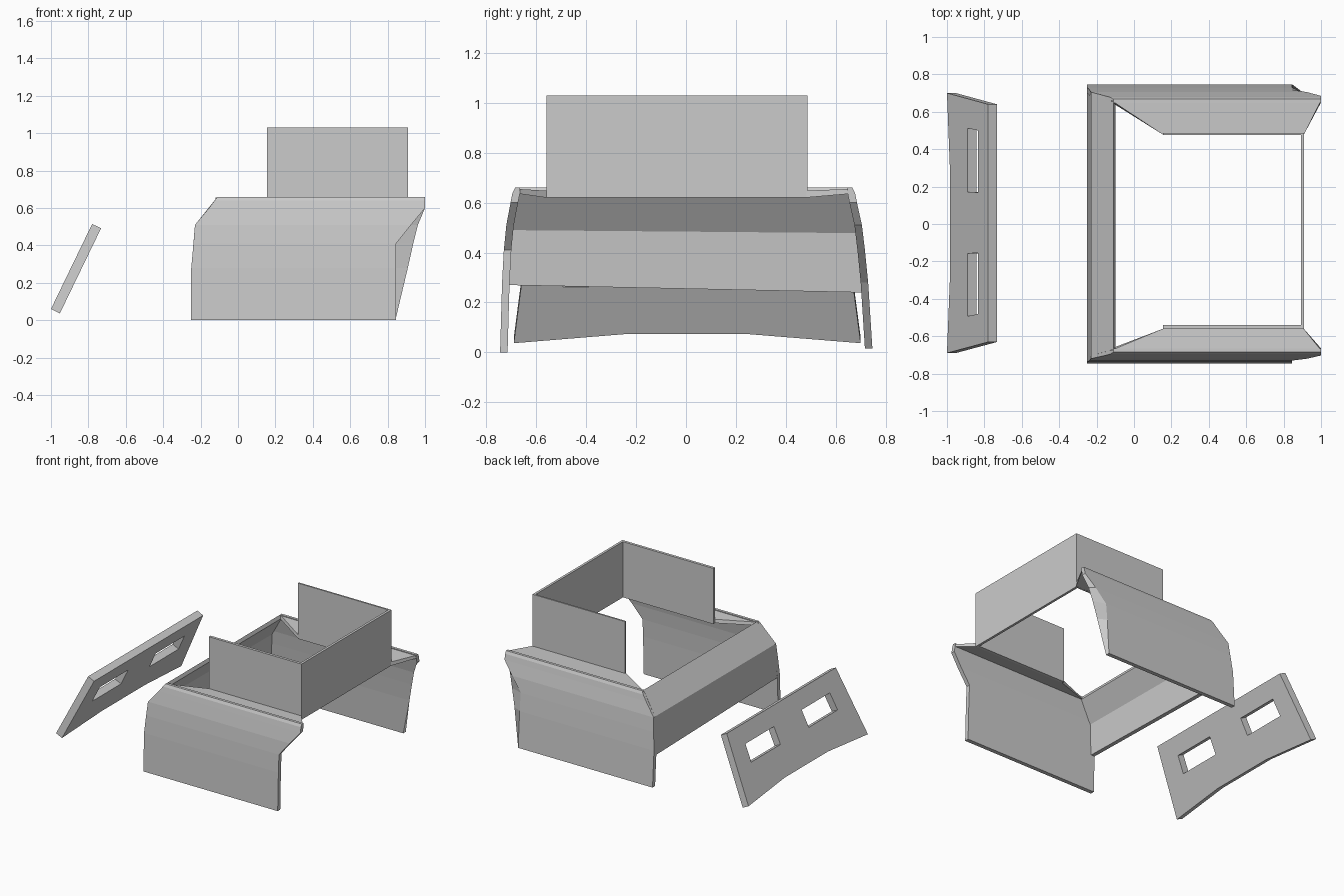
import bpy, bmesh

if "Cube" in bpy.data.objects:
    bpy.data.objects.remove(bpy.data.objects["Cube"])


def finish(name, bm):
    bmesh.ops.recalc_face_normals(bm, faces=bm.faces)
    me = bpy.data.meshes.new(name)
    bm.to_mesh(me)
    bm.free()
    ob = bpy.data.objects.new(name, me)
    bpy.context.collection.objects.link(ob)
    return ob


def loft(name, rings):
    """Skin equal-length rings of points and cap both ends."""
    bm = bmesh.new()
    rows = [[bm.verts.new(p) for p in r] for r in rings]
    n = len(rows[0])
    for a, b in zip(rows, rows[1:]):
        for i in range(n):
            j = (i + 1) % n
            bm.faces.new((a[i], a[j], b[j], b[i]))
    bm.faces.new(rows[0])
    bm.faces.new(rows[-1])
    return finish(name, bm)


# Side plates: rows of (z, rear x, front x, straight front x)
rows = [(0, -.25, .845, .845), (.28, -.25, .845, .908), (.41, -.238, .845, .937),
        (.51, -.23, .925, .962), (.60, -.155, 1, 1), (.64, -.125, 1, 1)]
sides = {"near": (-1, .0, [.745, .737, .73, .72, .703, .695]),
         "far": (1, .015, [.747, .73, .717, .705, .685, .677])}
for side, (s, z0, ys) in sides.items():
    rings = []
    for (z, xa, xb, xc), y in zip(rows, ys):
        z = max(z, z0)
        xi = xc if s > 0 else xb      # far plate keeps a straight inner front edge
        rings.append([(xa, s * y, z), (xb, s * y, z),
                      (xi, s * (y - .03), z), (xa, s * (y - .03), z)])
    # bevelled rim
    y = ys[-1]
    rings.append([(-.11, s * (y - .01), .66), (1, s * (y - .01), .66),
                  (1, s * (y - .03), .66), (-.11, s * (y - .03), .66)])
    loft(side + "_side_plate", rings)

# Sloped deck strips between side plates and upper box
for name, s, yo, yi in (("near_deck", -1, .675, .56), ("far_deck", 1, .66, .478)):
    loft(name, [[(-.12, s * yo, .655), (1, s * yo, .655), (1, s * (yo - .01), .635),
                 (-.12, s * (yo - .01), .635)],
                [(.155, s * yi, .648), (.908, s * yi, .648), (.908, s * yi, .62),
                 (.155, s * yi, .62)]])

# Bent rear panel: (outer x, z), (inner x, z), near y, far y
prof = [((-.25, .27), (-.22, .27), -.72, .71), ((-.23, .51), (-.20, .49), -.705, .69),
        ((-.11, .66), (-.10, .635), -.67, .65)]
rings = []
for i, ((xo, zo), (xi, zi), ya, yb) in enumerate(prof):
    dz = (.03, .012, 0)[i]
    rings.append([(xo, ya, zo), (xo, yb, zo - (dz if i == 0 else 0)),
                  (xi, yb, zi - dz), (xi, ya, zi)])
loft("rear_panel", rings)

# Upper box: thin U-shaped wall, open at the rear
u = [(.155, -.56), (.91, -.56), (.91, .487), (.155, .487),
     (.155, .475), (.892, .475), (.892, -.54), (.155, -.54)]
loft("upper_box_wall", [[(x, y, z) for x, y in u] for z in (.62, 1.03)])

# Leaning loose plate with two windows and a notched lower edge
cols = [-.69, -.515, -.25, -.165, .18, .255, .535, .70]
low = [0, .016, .04, .04, .04, .04, .015, 0]
bm = bmesh.new()
grid = []
for y, v0 in zip(cols, low):
    col = []
    for v in (v0, .25, .378, .505):
        col.append(bm.verts.new((-1 + .436 * v, y * (1 - .17 * v), .06 + .9 * v)))
    grid.append(col)
for i in range(7):
    for j in range(3):
        if j == 1 and i in (1, 2, 4, 5):
            continue
        a, b = grid[i], grid[i + 1]
        bm.faces.new((a[j], a[j + 1], b[j + 1], b[j]))
me = bpy.data.meshes.new("loose_window_plate")
bm.to_mesh(me)
bm.free()
plate = bpy.data.objects.new("loose_window_plate", me)
bpy.context.collection.objects.link(plate)
mod = plate.modifiers.new("thickness", "SOLIDIFY")
mod.thickness = .053
mod.offset = -1
